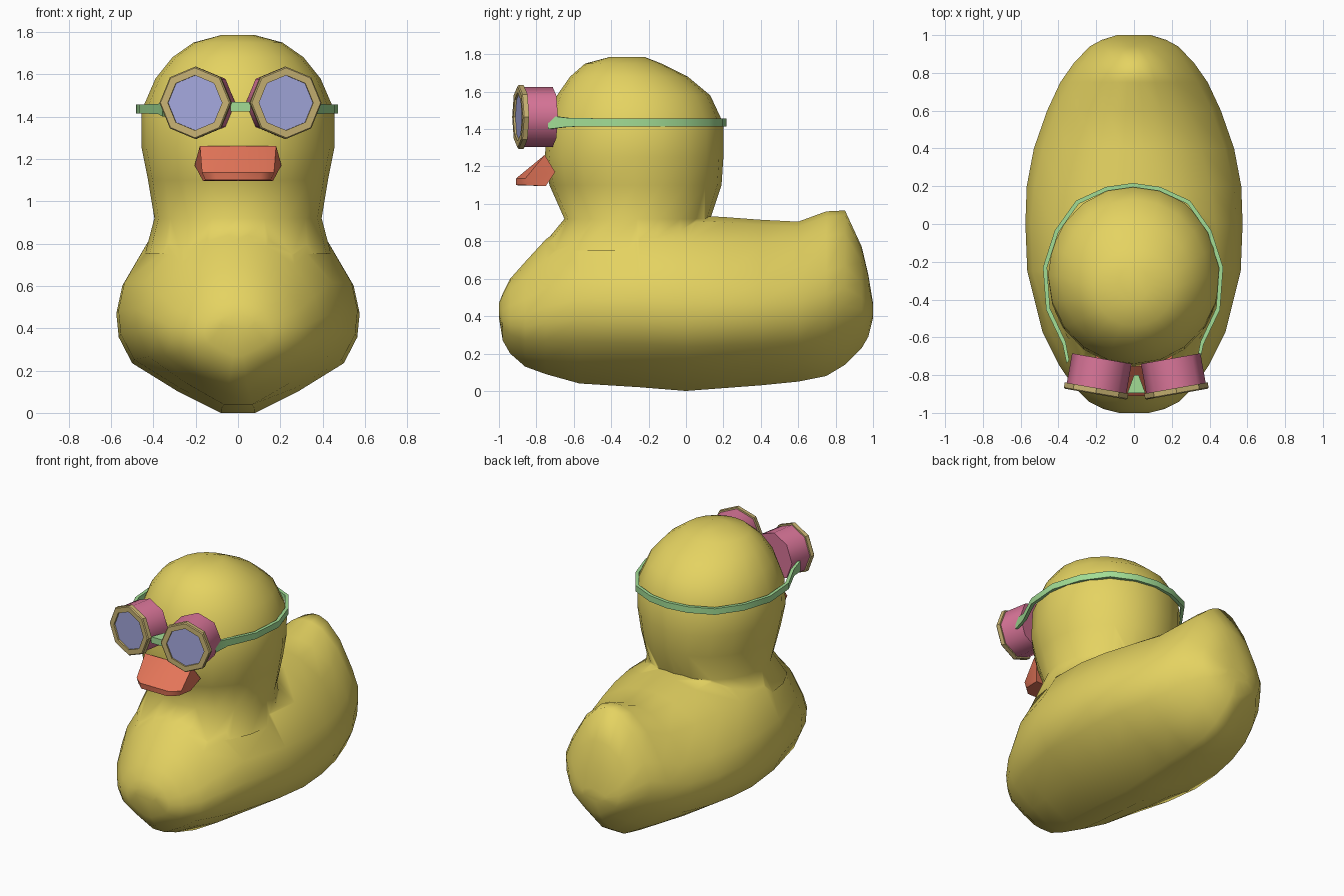
import bpy, math
from mathutils import Matrix, Vector

if "Cube" in bpy.data.objects:
    bpy.data.objects.remove(bpy.data.objects["Cube"])


def material(name, rgb):
    m = bpy.data.materials.new(name)
    m.diffuse_color = (*rgb, 1)
    m.use_nodes = True
    m.node_tree.nodes["Principled BSDF"].inputs["Base Color"].default_value = m.diffuse_color
    return m


YELLOW = material("yellow", (0.78, 0.65, 0.12))
ORANGE = material("orange", (0.78, 0.18, 0.10))
PINK = material("pink", (0.70, 0.18, 0.32))
GREEN = material("green", (0.36, 0.72, 0.30))
GOLD = material("gold", (0.58, 0.45, 0.17))
GLASS = material("glass", (0.37, 0.39, 0.72))


def loft(name, rings, mat, closed=False, angle=None):
    """Skin a list of equal-length rings of points."""
    n = len(rings[0])
    verts = [p for r in rings for p in r]
    faces = []
    for i in range(len(rings) if closed else len(rings) - 1):
        a, b = i * n, (i + 1) % len(rings) * n
        faces += [(a + j, a + (j + 1) % n, b + (j + 1) % n, b + j) for j in range(n)]
    if not closed:
        faces += [tuple(range(n))[::-1], tuple(range(len(verts) - n, len(verts)))]
    mesh = bpy.data.meshes.new(name)
    mesh.from_pydata(verts, [], faces)
    mesh.materials.append(mat)
    ob = bpy.data.objects.new(name, mesh)
    bpy.context.collection.objects.link(ob)
    bpy.ops.object.select_all(action='DESELECT')
    ob.select_set(True)
    bpy.context.view_layer.objects.active = ob
    bpy.ops.object.mode_set(mode='EDIT')
    bpy.ops.mesh.select_all(action='SELECT')
    bpy.ops.mesh.normals_make_consistent(inside=False)
    bpy.ops.object.mode_set(mode='OBJECT')
    if angle:
        bpy.ops.object.shade_smooth_by_angle(angle=math.radians(angle))
    return ob


# Body: sections along y as (y, bottom, top, half width, narrowing of the top)
half = [(.14, 0), (.5, .11), (.87, .25), (.98, .38), (1, .5), (.95, .64),
        (.75, .85), (.4, .97), (.12, 1)]
section = half + [(-u, v) for u, v in reversed(half)]
body_data = [(-1, .39, .47, .08, 0), (-.98, .27, .52, .16, .05), (-.94, .20, .60, .24, .1),
             (-.86, .13, .69, .32, .15), (-.75, .09, .81, .395, .15),
             (-.57, .04, .94, .485, .12), (-.25, .02, .95, .565, 0), (0, 0, .94, .575, 0),
             (.2, .015, .93, .568, .08), (.4, .03, .915, .53, .15), (.6, .05, .905, .46, .2),
             (.75, .08, .96, .39, .3), (.85, .14, .965, .32, .35), (.94, .23, .77, .235, .2),
             (.975, .29, .62, .17, .1), (1, .39, .47, .09, 0)]
body = loft("body", [[(u * w * (1 - k * max(0, 2 * v - 1)), y, b + v * (t - b))
                      for u, v in section] for y, b, t, w, k in body_data], YELLOW)

# Head and neck: horizontal rings as (z, front y, back y, half width)
head_data = [(.75, -.79, .16, .44), (.92, -.65, .13, .395), (1.1, -.73, .19, .425),
             (1.25, -.755, .2, .455), (1.43, -.74, .2, .455), (1.58, -.69, .13, .39),
             (1.68, -.62, .01, .31), (1.75, -.54, -.13, .21), (1.785, -.41, -.22, .08)]
turns = [math.tau * k / 20 for k in range(20)]
head = loft("head", [[(w * math.cos(t), (f + k) / 2 + (k - f) / 2 * math.sin(t), z)
                      for t in turns] for z, f, k, w in head_data], YELLOW)

# Join head and body into one skin
join = body.modifiers.new("join", 'BOOLEAN')
join.operation, join.object, join.solver = 'UNION', head, 'EXACT'
bpy.context.view_layer.objects.active = body
bpy.ops.object.modifier_apply(modifier="join")
bpy.data.objects.remove(head)
bpy.ops.object.select_all(action='DESELECT')
body.select_set(True)
bpy.ops.object.shade_smooth_by_angle(angle=math.radians(85))

# Beak: side profile with a half width at each point, tip rounded at the sides
beak = [(-.755, 1.262, .18), (-.70, 1.17, .205), (-.75, 1.095, .165),
        (-.91, 1.10, .155), (-.91, 1.135, .17)]
loft("beak", [[(s * w, y + (.05 if abs(s) == 1 and y < -.9 else 0), z) for y, z, w in beak]
              for s in (-1, -.65, .65, 1)], ORANGE, angle=50)

# Goggles: octagonal cup, rim and lens on each side
for side, s in (("left", -1), ("right", 1)):
    place = (Matrix.Translation((.012 + s * .212, -.88, 1.465))
             @ Matrix.Rotation(s * math.radians(10), 4, 'Z'))

    def octagon(radius, y):
        return [place @ Vector((radius * math.sin(k * math.pi / 4), y,
                                radius * math.cos(k * math.pi / 4))) for k in range(8)]

    loft(side + "_goggle_cup", [octagon(.16, .17), octagon(.16, 0)], PINK, angle=50)
    loft(side + "_goggle_rim", [octagon(r, y) for r, y in
         ((.171, .012), (.171, -.015), (.165, -.021), (.13, -.021), (.13, .012))],
         GOLD, closed=True)
    loft(side + "_goggle_lens", [octagon(.132, .01), octagon(.132, -.01)], GLASS)

# Bridge between the goggles
loft("goggle_bridge", [[(-.035, -.895, z), (.06, -.895, z), (.025, -.80, z), (0, -.80, z)]
                       for z in (1.425, 1.468)], GREEN)

# Strap: half path as (x, y, half height), mirrored round the head
path = [(.345, -.73, .036), (.365, -.63, .024), (.45, -.45, .021), (.466, -.23, .021),
        (.405, -.04, .021), (.295, .115, .021), (.14, .186, .021)]
loop = path + [(0, .206, .021)] + [(-x, y, h) for x, y, h in reversed(path)]
centre = Vector((0, -.27))
rings = []
for x, y, h in loop:
    out = (Vector((x, y)) - centre).normalized() * .011
    rings.append([(x - .005 + d * out.x, y + d * out.y, 1.436 + e * h)
                  for d, e in ((-1, -1), (1, -1), (1, 1), (-1, 1))])
loft("goggle_strap", rings, GREEN, angle=30)
